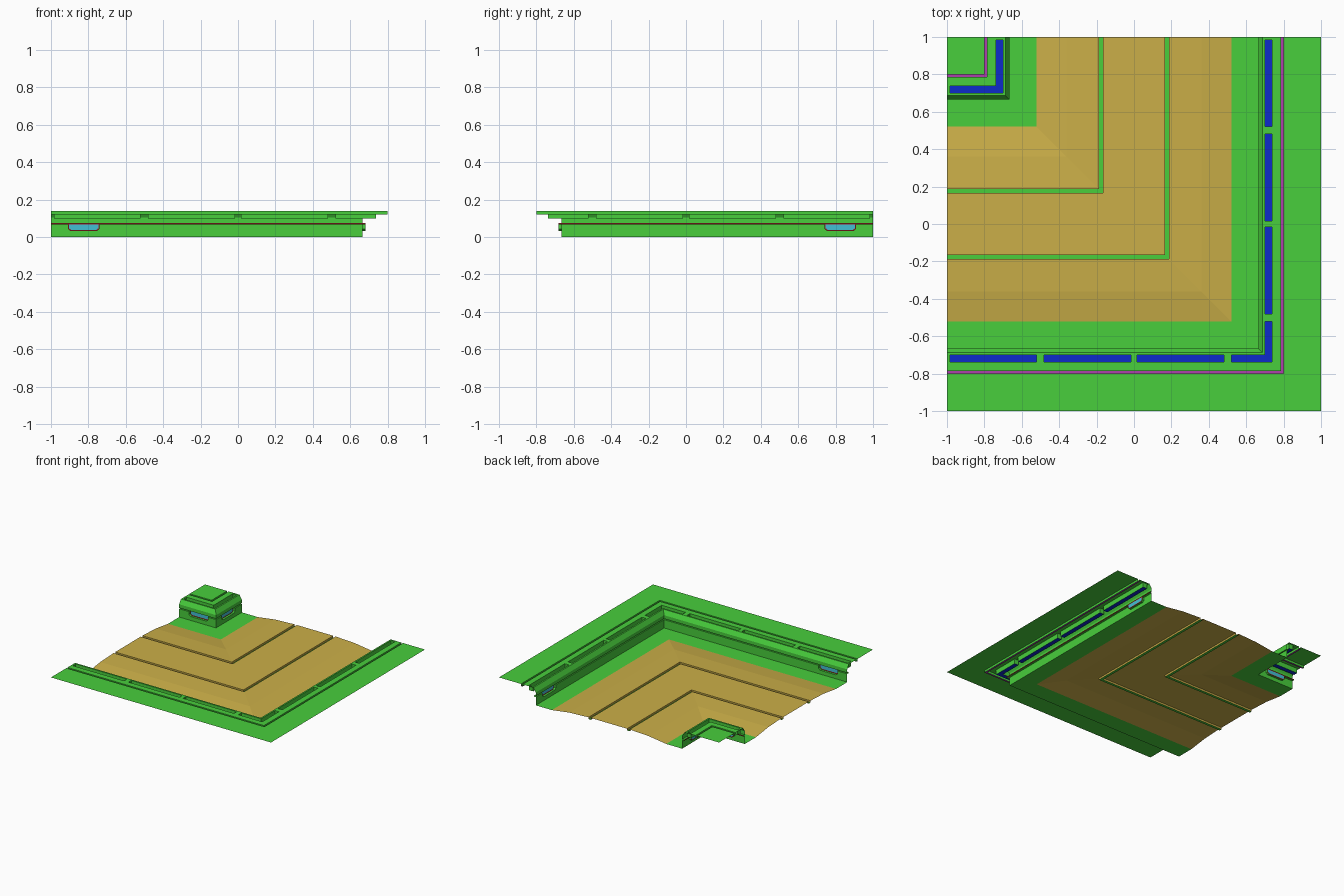
import bpy, bmesh

cube = bpy.data.objects.get("Cube")
if cube:
    bpy.data.objects.remove(cube, do_unlink=True)


def material(name, rgb):
    m = bpy.data.materials.new(name)
    m.use_nodes = True
    col = (*rgb, 1)
    m.diffuse_color = col
    m.node_tree.nodes["Principled BSDF"].inputs["Base Color"].default_value = col
    return m


GREEN = material("green", (0.065, 0.62, 0.045))
TAN = material("sand", (0.60, 0.43, 0.065))
BLUE = material("blue", (0.004, 0.024, 0.60))
MAGENTA = material("magenta", (0.42, 0.05, 0.42))
RED = material("red", (0.33, 0.02, 0.02))
CYAN = material("cyan", (0.055, 0.52, 0.66))

END = 1.0      # open ends of both arms
DECK = 0.14    # height of the raised deck


class Part:
    """Corner piece: offset s across the road, t along each arm, mitred at t = -s."""

    def __init__(self, name, side=1):
        self.name, self.side = name, side
        self.bm, self.mats = bmesh.new(), []

    def face(self, arm, points, mat):
        # points are (s, t, z); t = None means the mitre line
        verts = []
        for s, t, z in points:
            s *= self.side
            t = -s if t is None else t
            verts.append(self.bm.verts.new((s, t, z) if arm == 0 else (-t, -s, z)))
        if (arm == 1) != (self.side < 0):
            verts.reverse()
        f = self.bm.faces.new(verts)
        if mat not in self.mats:
            self.mats.append(mat)
        f.material_index = self.mats.index(mat)

    def strip(self, a, b, mat, t0=None, t1=END):
        for arm in (0, 1):
            self.face(arm, [(a[0], t0, a[1]), (b[0], t0, b[1]),
                            (b[0], t1, b[1]), (a[0], t1, a[1])], mat)

    def sweep(self, profile, mats, t0=None, t1=END):
        for a, b, m in zip(profile, profile[1:], mats):
            self.strip(a, b, m, t0, t1)

    def done(self):
        bmesh.ops.remove_doubles(self.bm, verts=self.bm.verts, dist=0.0001)
        mesh = bpy.data.meshes.new(self.name)
        for m in self.mats:
            mesh.materials.append(m)
        self.bm.to_mesh(mesh)
        self.bm.free()
        bpy.context.collection.objects.link(bpy.data.objects.new(self.name, mesh))


# Cambered road with two sunken green lines
road = Part("road")
half = [(0.52, 0.0), (0.36, 0.022), (0.187, 0.03), (0.187, 0.015), (0.165, 0.015), (0.165, 0.03)]
profile = [(-s, z) for s, z in half] + half[::-1]
half_mats = [TAN, TAN, TAN, GREEN, TAN]
road.sweep(profile, half_mats + [TAN] + half_mats[::-1])
road.done()

W, B = 0.665, 0.682                  # wall face and recess back
LOW, TOP, LIP = 0.032, 0.068, 0.076  # window sill, groove bottom, groove top
WINDOW = [(0.74, TOP), (0.74, 0.044), (0.755, LOW), (0.895, LOW), (0.91, 0.044), (0.91, TOP)]
PANE = [(0.747, TOP), (0.747, 0.047), (0.758, 0.039), (0.892, 0.039), (0.903, 0.047), (0.903, TOP)]


def build_side(prefix, side, limit, troughs):
    # Flat verge beside the road
    verge = Part(prefix + "_verge", side)
    verge.strip((0.52, 0), (W, 0), GREEN)
    verge.done()

    # Wall with a red groove and a bevelled top
    wall = Part(prefix + "_wall", side)
    wall.strip((W, 0), (W, LOW), GREEN)
    wall.sweep([(B, TOP), (B, LIP), (W, LIP), (W, 0.105), (0.687, DECK)],
               [RED, GREEN, GREEN, GREEN])
    for t0, t1 in ((None, WINDOW[0][0]), (WINDOW[-1][0], END)):
        wall.strip((W, TOP), (B, TOP), GREEN, t0, t1)
    for arm in (0, 1):
        before = [(None, TOP), (None, LOW)] + WINDOW[2::-1]
        after = [(END, LOW), (END, TOP)] + WINDOW[:2:-1]
        wall.face(arm, [(W, t, z) for t, z in before[1:] + before[:1]], GREEN)
        wall.face(arm, [(W, t, z) for t, z in after[::-1]], GREEN)
    wall.done()

    # Recessed windows with a red border
    window = Part(prefix + "_windows", side)
    for arm in (0, 1):
        window.face(arm, [(B, t, z) for t, z in PANE[::-1]], CYAN)
        for i in range(len(WINDOW) - 1):
            (t0, z0), (t1, z1) = WINDOW[i], WINDOW[i + 1]
            (p0, q0), (p1, q1) = PANE[i], PANE[i + 1]
            window.face(arm, [(B, p0, q0), (B, p1, q1), (B, t1, z1), (B, t0, z0)], RED)
            window.face(arm, [(B, t0, z0), (B, t1, z1), (W, t1, z1), (W, t0, z0)], GREEN)
    window.done()

    # Raised deck with a magenta groove
    inner, outer, floor = 0.70, 0.737, 0.10
    deck = Part(prefix + "_deck", side)
    deck.strip((0.687, DECK), (inner, DECK), GREEN)
    deck.sweep([(outer, DECK), (0.785, DECK), (0.785, 0.122), (0.80, 0.122),
                (0.80, DECK), (limit, DECK)], [GREEN, GREEN, MAGENTA, GREEN, GREEN])
    stops = [t for span in troughs for t in span] + [END]
    for t0, t1 in zip(stops[1::2], stops[2::2]):
        deck.strip((inner, DECK), (outer, DECK), GREEN, t0, t1)
    deck.done()

    # Blue-bottomed troughs hanging below the deck
    trough = Part(prefix + "_troughs", side)
    for t0, t1 in troughs:
        trough.sweep([(inner, DECK), (inner, floor), (outer, floor), (outer, DECK)],
                     [GREEN, BLUE, GREEN], t0, t1)
        for t in (t0, t1):
            if t is not None:
                for arm in (0, 1):
                    ring = [(inner, t, DECK), (outer, t, DECK), (outer, t, floor), (inner, t, floor)]
                    trough.face(arm, ring if t == t1 else ring[::-1], GREEN)
    trough.done()


build_side("outer", 1, 1.0, [(None, -0.52), (-0.48, -0.016), (0.016, 0.48), (0.52, 0.985)])
build_side("inner", -1, 1.0, [(None, 0.985)])
